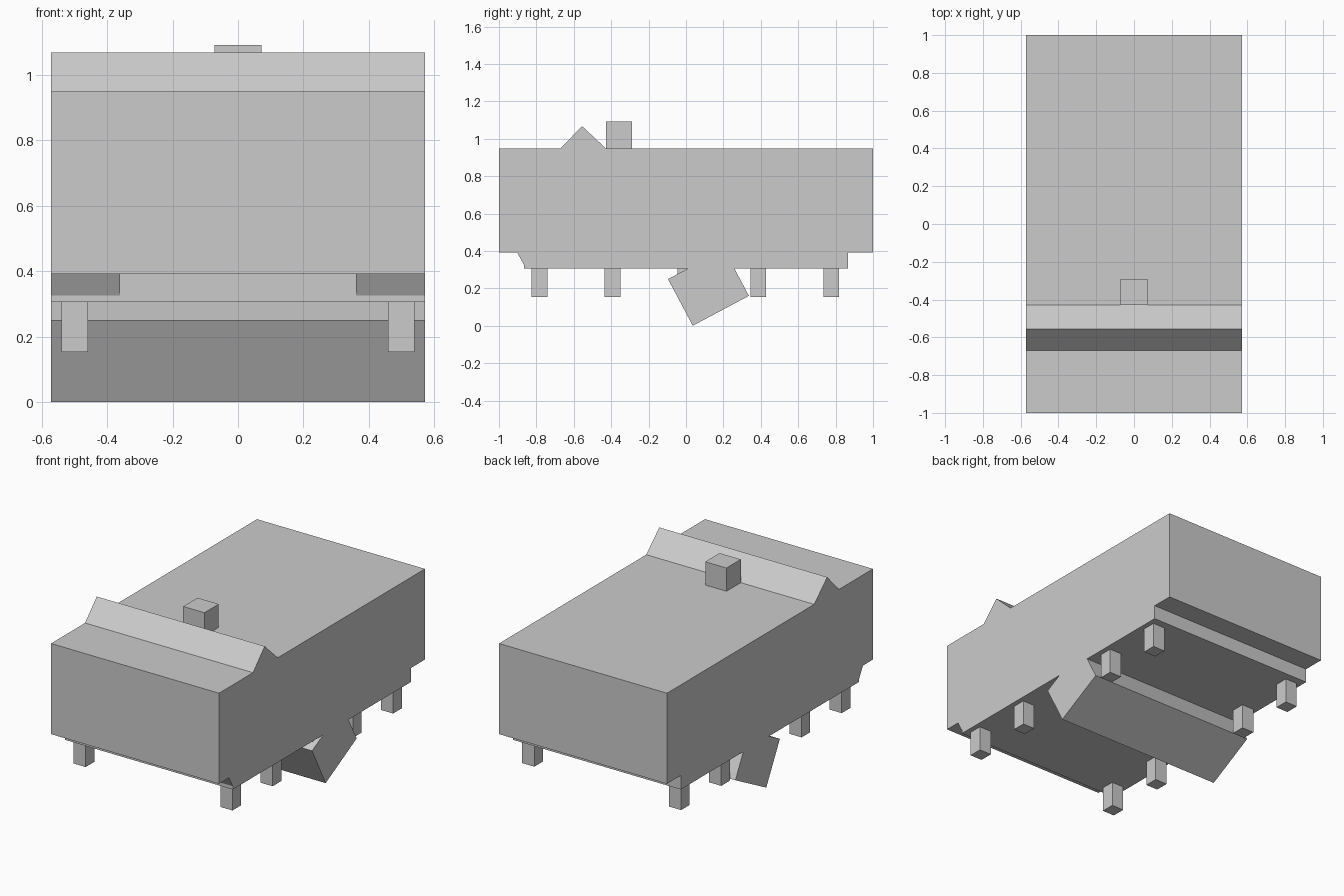
import bpy
import math

cube = bpy.data.objects.get("Cube")
if cube:
    bpy.data.objects.remove(cube, do_unlink=True)

grey = bpy.data.materials.new("plain grey")
grey.use_nodes = True
tone = (0.6, 0.6, 0.6, 1)
grey.diffuse_color = tone
grey.node_tree.nodes["Principled BSDF"].inputs["Base Color"].default_value = tone

HALF = 0.571      # half width of the hull
BELLY = 0.306     # underside of the base
FLOOR = 0.392     # underside of the body
ROOF = 0.949


def prism(name, profile, x0, x1):
    """Extrude a (y, z) profile, listed anticlockwise seen from +x, across x."""
    n = len(profile)
    verts = [(x, y, z) for x in (x0, x1) for y, z in profile]
    faces = [list(range(n))[::-1], list(range(n, 2 * n))]
    for i in range(n):
        j = (i + 1) % n
        faces.append([i, j, j + n, i + n])
    mesh = bpy.data.meshes.new(name)
    mesh.from_pydata(verts, [], faces)
    mesh.materials.append(grey)
    obj = bpy.data.objects.new(name, mesh)
    bpy.context.collection.objects.link(obj)
    return obj


def box(name, x, y, z):
    """Box from (low, high) ranges on each axis."""
    return prism(name, [(y[0], z[0]), (y[1], z[0]), (y[1], z[1]), (y[0], z[1])], *x)


# Main body and the shorter base beneath it
box("body", (-HALF, HALF), (-1, 1), (FLOOR, ROOF))
box("base", (-HALF, HALF), (-0.866, 0.866), (BELLY, FLOOR))

# Ridge across the roof and the small block behind it
prism("roof_ridge", [(-0.67, ROOF), (-0.429, ROOF), (-0.556, 1.068)], -HALF, HALF)
box("roof_block", (-0.072, 0.072), (-0.429, -0.29), (ROOF, 1.092))

for side, s in (("left", 1), ("right", -1)):
    # Sloped corner brackets under the front edge
    x0, x1 = sorted((s * 0.361, s * HALF))
    prism(f"{side}_front_bracket",
          [(-0.903, FLOOR), (-0.866, 0.326), (-0.866, FLOOR)], x0, x1)
    # Evenly spaced row of short legs
    x0, x1 = sorted((s * 0.458, s * 0.54))
    for i in range(5):
        y = -0.783 + 0.39 * i
        box(f"{side}_leg_{i + 1}", (x0, x1), (y - 0.042, y + 0.042), (0.153, BELLY))

# Tilted block hanging below the middle
tilted = box("tilted_block", (-HALF, HALF), (-0.17, 0.17), (-0.141, 0.141))
tilted.rotation_euler.x = math.radians(28)
tilted.location = (0, 0.12, 0.205)
